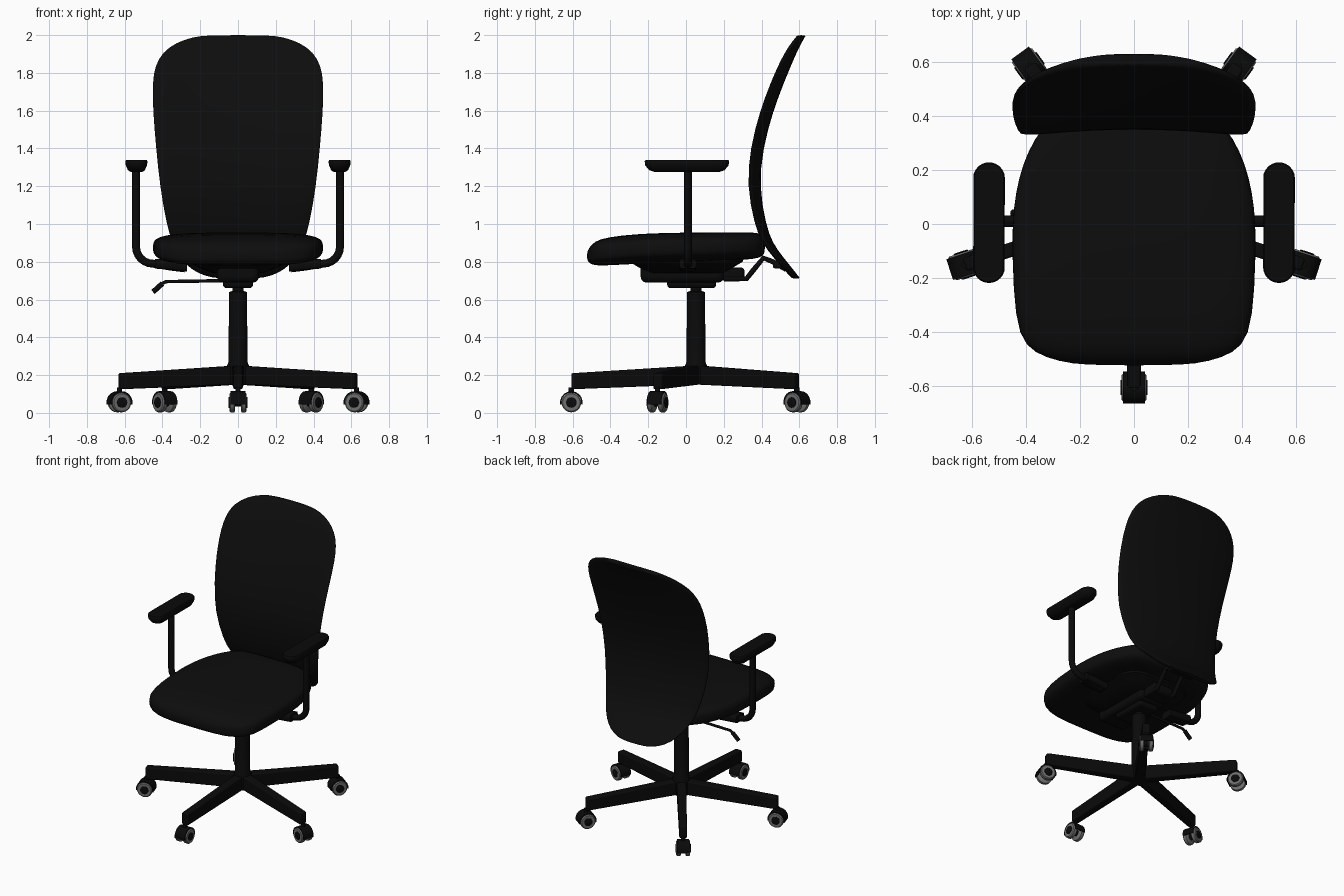
import bpy, bmesh
from math import sin, cos, pi, radians
from mathutils import Matrix, Vector

if "Cube" in bpy.data.objects:
    bpy.data.objects.remove(bpy.data.objects["Cube"])


def material(name, value):
    m = bpy.data.materials.new(name)
    m.use_nodes = True
    color = (value, value, value, 1)
    m.diffuse_color = color
    m.node_tree.nodes["Principled BSDF"].inputs["Base Color"].default_value = color
    return m


FABRIC = material("black fabric", 0.004)
PLASTIC = material("black plastic", 0.003)
TYRE = material("grey tyre", 0.16)


def finish(name, mesh, mat, place=None, bevel=0, subsurf=0):
    """Link a mesh, colour it, smooth it and add its modifiers."""
    ob = bpy.data.objects.new(name, mesh)
    bpy.context.collection.objects.link(ob)
    mesh.materials.clear()
    mesh.materials.append(mat)
    if place:
        ob.matrix_world = place
    if bevel:
        mod = ob.modifiers.new("soft edges", "BEVEL")
        mod.width, mod.segments = bevel, 3
    if subsurf:
        ob.modifiers.new("smooth", "SUBSURF").levels = subsurf
        ob.modifiers["smooth"].render_levels = subsurf
    bpy.ops.object.select_all(action="DESELECT")
    ob.select_set(True)
    bpy.context.view_layer.objects.active = ob
    bpy.ops.object.shade_smooth_by_angle(angle=radians(40))
    return ob


def loft(name, rings, mat, **kw):
    """Skin a list of equal closed rings and cap both ends."""
    bm = bmesh.new()
    rows = [[bm.verts.new(p) for p in ring] for ring in rings]
    n = len(rows[0])
    for a, b in zip(rows, rows[1:]):
        for i in range(n):
            j = (i + 1) % n
            bm.faces.new((a[i], a[j], b[j], b[i]))
    bm.faces.new(rows[0])
    bm.faces.new(rows[-1])
    bmesh.ops.recalc_face_normals(bm, faces=bm.faces)
    mesh = bpy.data.meshes.new(name)
    bm.to_mesh(mesh)
    bm.free()
    return finish(name, mesh, mat, **kw)


def oval(half_w, half_t, power, n=32):
    """Points of a rounded, flattened section."""
    def soft(v):
        return abs(v) ** (2 / power) * (1 if v >= 0 else -1)
    return [(half_w * soft(cos(2 * pi * i / n)), half_t * soft(sin(2 * pi * i / n)))
            for i in range(n)]


def box(name, lo, hi, mat=PLASTIC, bevel=0.01):
    rings = [[(lo[0], lo[1], z), (hi[0], lo[1], z), (hi[0], hi[1], z), (lo[0], hi[1], z)]
             for z in (lo[2], hi[2])]
    return loft(name, rings, mat, bevel=bevel)


def lathe(name, profile, mat, place, n=28):
    """Turn (radius, height) pairs around the local z axis."""
    rings = [[(r * cos(2 * pi * i / n), r * sin(2 * pi * i / n), z) for i in range(n)]
             for r, z in profile]
    return loft(name, rings, mat, place=place)


def tube(name, points, radius, mat=PLASTIC):
    cu = bpy.data.curves.new(name, "CURVE")
    cu.dimensions, cu.bevel_depth, cu.bevel_resolution = "3D", radius, 4
    cu.use_fill_caps = True
    sp = cu.splines.new("POLY")
    sp.points.add(len(points) - 1)
    for p, co in zip(sp.points, points):
        p.co = (*co, 1)
    temp = bpy.data.objects.new(name, cu)
    bpy.context.collection.objects.link(temp)
    bpy.context.view_layer.update()
    mesh = bpy.data.meshes.new_from_object(
        temp.evaluated_get(bpy.context.evaluated_depsgraph_get()))
    bpy.data.objects.remove(temp)
    return finish(name, mesh, mat)


# Seat cushion: y, half width, bottom, top
seat = [(-.525, .18, .81, .85), (-.51, .28, .79, .88), (-.48, .37, .78, .91),
        (-.42, .43, .78, .93), (-.25, .45, .79, .95), (0, .455, .8, .955),
        (.12, .44, .8, .955), (.22, .415, .81, .955), (.32, .37, .81, .955),
        (.39, .31, .82, .955), (.42, .25, .84, .93)]
loft("seat_cushion", [[(x, y, (lo + hi) / 2 + t) for x, t in oval(w, (hi - lo) / 2, 3.6)]
                      for y, w, lo, hi in seat], FABRIC, subsurf=1)

# Curved backrest shell: z, half width, y at the centre line
back = [(.71, .1, .585), (.725, .18, .57), (.76, .25, .545), (.82, .31, .495),
        (.9, .35, .435), (1, .38, .4), (1.2, .415, .365), (1.4, .435, .385),
        (1.6, .452, .44), (1.75, .455, .498), (1.84, .44, .535), (1.91, .4, .565),
        (1.96, .33, .59), (1.99, .24, .607), (2, .16, .613)]
loft("backrest", [[(x, y + t - .2 * x * x, z) for x, t in oval(w, .023, 3)]
                  for z, w, y in back], FABRIC, subsurf=1)

# Tilt mechanism under the seat
loft("seat_pan", [[(x, y + .0, z) for x, y in oval(w, d, 4)]
                  for z, w, d in ((.74, .13, .2), (.77, .21, .25), (.8, .27, .3), (.83, .28, .31))],
     PLASTIC)
box("tilt_housing", (-.11, -.24, .69), (.11, .2, .79), bevel=.03)
box("tilt_housing_lower", (-.08, -.1, .66), (.08, .16, .72), bevel=.02)
box("tilt_spring_block", (-.08, .18, .7), (.08, .31, .77), bevel=.02)
for side in (-1, 1):
    tube("back_bracket", [(side * .07, .2, .71), (side * .07, .32, .71), (side * .07, .36, .76),
                          (side * .07, .41, .82), (side * .07, .46, .8),
                          (side * .07, .53, .76)], .014)
box("back_mount", (-.1, .46, .765), (.1, .51, .8))

# Height lever on the right
tube("height_lever", [(-.08, .04, .7), (-.38, .04, .695), (-.4, .04, .685), (-.42, .04, .665)], .009)
tube("lever_grip", [(-.4, .04, .685), (-.45, .04, .64)], .014)

# Armrests
for side, word in ((-1, "right"), (1, "left")):
    bend = [(.45 + .09 * sin(a * pi / 12), .01, .88 - .09 * cos(a * pi / 12)) for a in range(7)]
    path = [(.28, .01, .765), (.36, .01, .775)] + bend + [(.54, .01, 1.29)]
    tube(word + "_arm_post", [(side * x, y, z) for x, y, z in path], .021)
    loft(word + "_arm_bracket", [[(side * x, .01 + y, z + t) for y, t in oval(.045, .026, 5, 16)]
                                 for x, z in ((.27, .775), (.44, .79))], PLASTIC)
    # Stadium-shaped pad, narrower underneath
    pad = []
    for z, r, half in ((1.275, .03, .14), (1.285, .045, .155), (1.31, .056, .165),
                       (1.332, .059, .165), (1.34, .054, .165)):
        pad.append([(side * .538 + r * cos(i * pi / 12),
                     .005 + r * sin(i * pi / 12) + half * (1 if i < 12 else -1), z)
                    for i in [k * 12 / 11 for k in range(12)] + [12 + k for k in range(12)]])
    loft(word + "_arm_pad", pad, PLASTIC)

# Gas column and hub
AXIS = Vector((0, .053, 0))
COLUMN = Matrix.Translation(AXIS)
lathe("gas_column", [(.06, .15), (.062, .24), (.05, .27), (.048, .64), (.03, .645), (.03, .7)],
      PLASTIC, COLUMN)

# Five legs with twin-wheel casters
REACH = .66
for k in range(5):
    turn = COLUMN @ Matrix.Rotation(2 * pi * k / 5, 4, "Z")
    loft("base_leg", [[(-w, -r, lo), (w, -r, lo), (w, -r, hi), (-w, -r, hi)]
                      for r, w, lo, hi in ((.02, .032, .15, .25), (REACH, .025, .125, .21))],
         PLASTIC, place=turn, bevel=.008)
    hub = turn @ Matrix.Translation((0, -REACH, .055))
    lathe("caster_stem", [(.014, 0), (.014, .08)], PLASTIC, hub, n=12)
    axle = hub @ Matrix.Rotation(pi / 2, 4, "Y")
    lathe("caster_axle", [(.022, -.04), (.022, .04)], PLASTIC, axle, n=16)
    # Thin fender arching over both wheels
    arc = [radians(a) for a in range(-10, 191, 20)]
    rim = [(r * cos(a), r * sin(a)) for r, angles in ((.06, arc), (.053, arc[::-1])) for a in angles]
    loft("caster_fender", [[(x, y, z) for y, z in rim] for x in (-.04, .04)], PLASTIC, place=hub)
    for side in (-1, 1):
        wheel = hub @ Matrix.Rotation(side * pi / 2, 4, "Y")
        lathe("caster_tyre", [(.046, .015), (.052, .02), (.052, .04), (.046, .046)], TYRE, wheel)
        lathe("caster_hub_cap", [(.028, .04), (.028, .049), (.024, .051)], PLASTIC, wheel, n=20)
